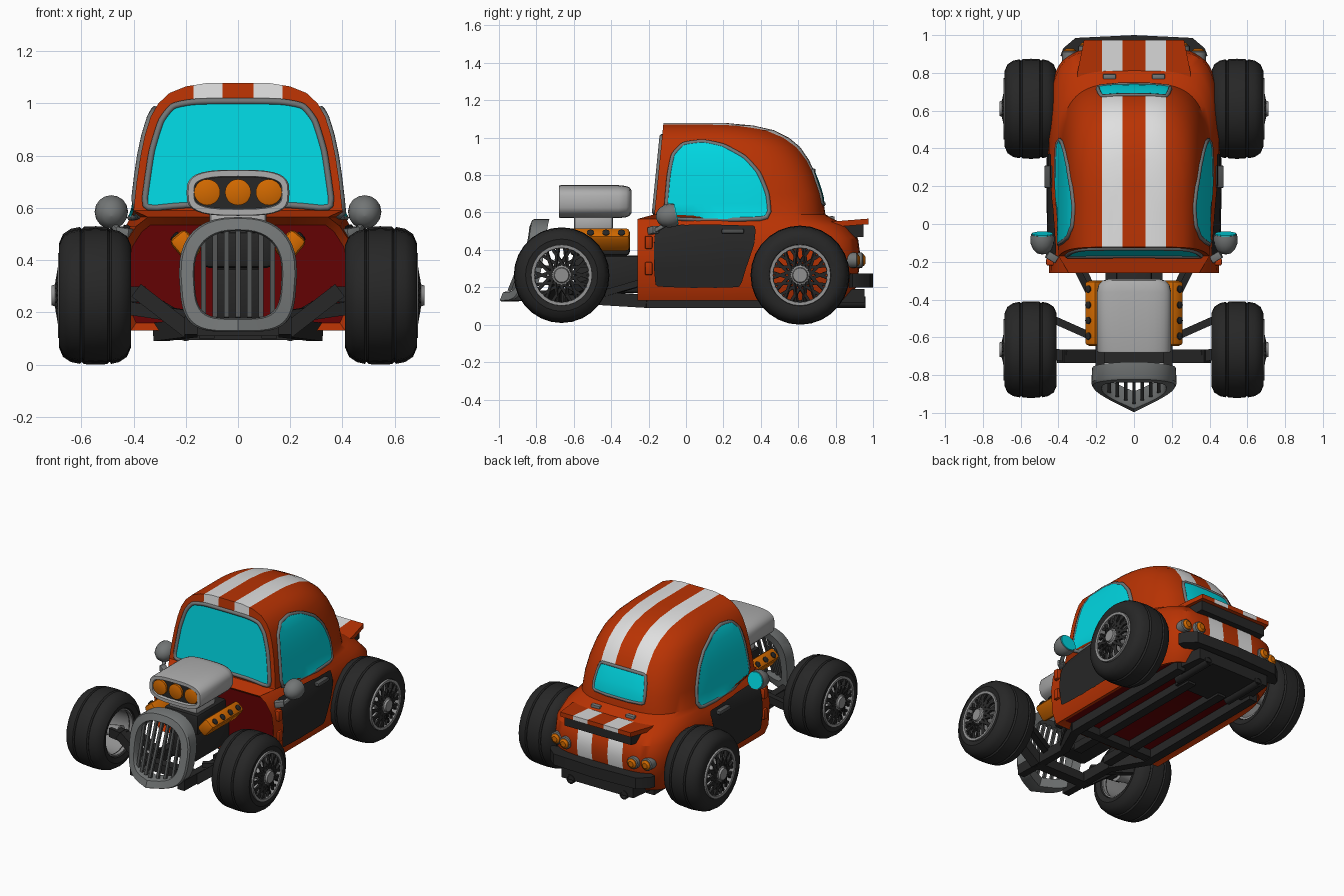
import bpy, bmesh, math
from mathutils import Vector, Matrix
from mathutils.bvhtree import BVHTree

if "Cube" in bpy.data.objects:
    bpy.data.objects.remove(bpy.data.objects["Cube"])

def mat(name, *c):
    m = bpy.data.materials.new(name)
    m.diffuse_color = (*c, 1)
    m.use_nodes = True
    m.node_tree.nodes["Principled BSDF"].inputs["Base Color"].default_value = m.diffuse_color
    return m

RED = mat("orange red paint", .49, .033, .001)
WHITE = mat("white stripe", .74, .74, .74)
GLASS = mat("cyan glass", .0, .68, .76)
BLACK = mat("black", .02, .02, .02)
MAROON = mat("dark red", .125, .0005, .001)
GREY = mat("grey metal", .17, .18, .18)
SILVER = mat("light grey metal", .42, .42, .42)
RIM = mat("wheel grey", .28, .28, .28)
DARK = mat("dark grey metal", .075, .078, .078)
AMBER = mat("amber", .66, .145, .0)

def new(name, bm, *mats, angle=35):
    bmesh.ops.recalc_face_normals(bm, faces=bm.faces)
    me = bpy.data.meshes.new(name)
    bm.to_mesh(me)
    ob = bpy.data.objects.new(name, me)
    bpy.context.collection.objects.link(ob)
    for m in mats:
        me.materials.append(m)
    me.shade_smooth()
    me.set_sharp_from_angle(angle=math.radians(angle))
    return ob

def loft(rings, loop=False, caps=True):
    bm = bmesh.new()
    vs = [[bm.verts.new(p) for p in r] for r in rings]
    n = len(vs[0])
    for a, b in zip(vs, vs[1:] + vs[:1] if loop else vs[1:]):
        for i in range(n):
            j = (i + 1) % n
            bm.faces.new((a[i], a[j], b[j], b[i]))
    if caps and not loop:
        bm.faces.new(vs[0])
        bm.faces.new(vs[-1])
    bmesh.ops.recalc_face_normals(bm, faces=bm.faces)
    return bm

def lathe(name, prof, centre, axis, m, seg=24, loop=False):
    """Turn (distance along axis, radius) points round an axis."""
    q = Vector((0, 0, 1)).rotation_difference(Vector(axis))
    ring = lambda h, r: [Vector(centre) + q @ Vector((r * math.cos(t), r * math.sin(t), h))
                         for t in (2 * math.pi * i / seg for i in range(seg))]
    return new(name, loft([ring(h, r) for h, r in prof], loop), m)

def add_bar(bm, p, q, w, h, roll=0):
    p, q = Vector(p), Vector(q)
    rot = (q - p).to_track_quat('Y', 'Z').to_matrix().to_4x4()
    M = Matrix.Translation((p + q) / 2) @ rot @ Matrix.Rotation(roll, 4, 'Y') @ Matrix.Diagonal((w, (q - p).length, h, 1))
    bmesh.ops.create_cube(bm, size=1, matrix=M)

def bars(name, items, m, bevel=0):
    bm = bmesh.new()
    for it in items:
        add_bar(bm, *it)
    if bevel:
        bmesh.ops.bevel(bm, geom=bm.edges[:], offset=bevel, segments=2, affect='EDGES', profile=.5)
    return new(name, bm, m)

def sup(w, h, n, t):
    c, s = math.cos(t), math.sin(t)
    return math.copysign(abs(c) ** (2 / n) * w, c), math.copysign(abs(s) ** (2 / n) * h, s)

def round_off(pts, r=.2):
    for k in (r, .25):
        pts = [tuple(a[i] * (1 - f) + b[i] * f for i in (0, 1))
               for a, b in zip(pts, pts[1:] + pts[:1]) for f in (k, 1 - k)]
    return pts

def mirrored(pts):
    return pts + [(-x, z) for x, z in reversed(pts)]

def stripes(bm, rule):
    for x in (-.17, -.06, .06, .17):
        bmesh.ops.bisect_plane(bm, geom=bm.verts[:] + bm.edges[:] + bm.faces[:], plane_co=(x, 0, 0), plane_no=(1, 0, 0))
    bm.normal_update()
    for f in bm.faces:
        c = f.calc_center_median()
        if .06 < abs(c.x) < .17 and f.material_index == 0 and rule(c, f.normal):
            f.material_index = 1

# Body shell: plan rings with a flat front and a rounded tail
def body_ring(z, w, yf, yr, n, wf=None):
    yc = yf + .4 * (yr - yf)
    arc = [sup(w, yr - yc, n, math.pi * i / 28) for i in range(29)]
    wf = wf or w
    return [(wf, yf, z)] + [(x, yc + y, z) for x, y in arc] + [(-wf, yf, z)]

low = [(.13, .41, .86, 5, .41), (.2, .44, .91, 5, .44), (.35, .455, .935, 5, .45), (.46, .45, .92, 5, .435),
       (.53, .43, .86, 4.6, .39), (.565, .41, .79, 4, .345)]
cab = [(.59, .4, .745, 3.6), (.7, .388, .73, 3.5), (.8, .373, .695, 3.4), (.88, .356, .658, 3.2), (.95, .334, .61, 3),
       (1.0, .305, .55, 2.8), (1.04, .262, .47, 2.7), (1.065, .2, .36, 2.6), (1.078, .12, .22, 2.6)]
bm = loft([body_ring(z, w, -.26, yr, n, wf) for z, w, yr, n, wf in low] +
          [body_ring(z, w, -.17 + (z - .585) * .1, yr, n) for z, w, yr, n in cab])
for pick, t, d in ((lambda f: f.normal.y < -.8 and f.calc_center_median().y < -.24, .03, -.04),
                   (lambda f: f.normal.z < -.95, .04, -.02)):
    fs = [f for f in bm.faces if pick(f)]
    bmesh.ops.inset_region(bm, faces=fs, thickness=t, depth=d, use_even_offset=True)
    for f in fs:
        f.material_index = 2
stripes(bm, lambda c, n: n.z > -.8 and ((c.z > .66 and n.y > -.6) or c.z > 1.01 or (c.y > .5 and c.z < .5)))
body = new("body", bm, RED, WHITE, MAROON)
bvh = BVHTree.FromPolygons([v.co for v in body.data.vertices], [p.vertices for p in body.data.polygons])

def on_body(axis, s, u, v, off):
    o, d = ((s * 2, u, v), (-s, 0, 0)) if axis == 'x' else ((u, s * 2, v), (0, -s, 0))
    hit = bvh.ray_cast(Vector(o), Vector(d))
    return hit[0] + hit[1] * off if hit[0] else Vector(o) * .2

def plate(name, pts, axis, s, m, off=.004, frame=0):
    """Thin panel laid on the body, with an optional tube frame."""
    bm = bmesh.new()
    bm.faces.new([bm.verts.new((u, v, 0)) for u, v in pts])
    for i in range(-20, 27):
        for no in ((1, 0, 0), (0, 1, 0)):
            bmesh.ops.bisect_plane(bm, geom=bm.verts[:] + bm.edges[:] + bm.faces[:], plane_co=Vector(no) * i * .043, plane_no=no)
    for v in bm.verts:
        v.co = on_body(axis, s, v.co.x, v.co.y, off)
    bmesh.ops.triangulate(bm, faces=bm.faces[:])
    new(name, bm, m)
    if frame:
        cu = bpy.data.curves.new(name + "_frame", 'CURVE')
        cu.dimensions, cu.bevel_depth, cu.bevel_resolution = '3D', frame, 1
        sp = cu.splines.new('POLY')
        sp.points.add(len(pts) - 1)
        for p, (u, v) in zip(sp.points, pts):
            p.co = (*on_body(axis, s, u, v, .001), 1)
        sp.use_cyclic_u = True
        cu.materials.append(GREY)
        bpy.context.collection.objects.link(bpy.data.objects.new(name + "_frame", cu))

# Windows, doors, rear panel
screen = [(.2, .612), (.362, .595), (.345, .72), (.33, .82), (.295, .935), (.25, .992), (.16, 1.008)]
plate("windscreen", round_off(mirrored(screen), .15), 'y', -1, GLASS, frame=.013)
plate("rear_window", round_off(mirrored([(.198, .645), (.175, .825)]), .08), 'y', 1, GLASS, frame=.011)
side = round_off([(-.112, .562), (.448, .562), (.435, .7), (.39, .81), (.315, .895), (.2, .957), (.09, .98), (-.015, .966), (-.07, .91), (-.092, .8)], .12)
door = round_off([(-.17, .2), (.29, .2), (.32, .3), (.365, .43), (.375, .53), (-.17, .53)], .06)
for s, tag in ((1, "left"), (-1, "right")):
    plate("side_window_" + tag, side, 'x', s, GLASS, off=.009, frame=.013)
    plate("door_" + tag, door, 'x', s, BLACK, off=.009)
    bars("door_handle_" + tag, [((s * .45, .19, .5), (s * .45, .31, .5), .05, .026)], DARK, .008)
    bars("door_hinges_" + tag, [((s * .44, -.2, z - .035), (s * .44, -.2, z + .035), .05, .04) for z in (.3, .44)], RED, .008)
    # Door mirrors
    c = (s * .485, -.055, .59)
    lathe("mirror_" + tag, [(0, .06), (.02, .064), (.05, .062), (.08, .05), (.1, .03), (.108, .002)], c, (0, -1, -.2), GREY, 16)
    lathe("mirror_glass_" + tag, [(0, .056), (.005, .055)], c, (0, 1, .2), GLASS, 16)
    bars("mirror_stalk_" + tag, [((s * .48, -.1, .54), (s * .45, -.17, .5), .022, .022), ((s * .46, -.16, .51), (s * .41, -.19, .5), .04, .04)], GREY, .005)
    # Tail lights, exhausts, lid hinges
    for i, x in enumerate((.255, .34)):
        y = on_body('y', 1, s * x, .345, 0).y
        lathe(f"tail_light_rim_{tag}_{i}", [(-.04, .041), (.015, .041), (.02, .034)], (s * x, y, .345), (0, 1, 0), GREY, 16)
        lathe(f"tail_light_{tag}_{i}", [(0, .034), (.024, .032), (.034, .018)], (s * x, y, .345), (0, 1, 0), AMBER, 16)
    lathe("exhaust_" + tag, [(0, .03), (.3, .03), (.3, .022), (.26, .02)], (s * .2, .66, .12), (0, 1, 0), BLACK, 12)
    bars("lid_hinge_" + tag, [((s * .095, .78, .565), (s * .165, .78, .565), .03, .03)], GREY, .008)

# Ducktail spoiler, black panel under it, bumper and diffuser
def slab(pts, z0, z1, shear=0):
    return loft([[(x, y, z + (y - .76) * shear) for x, y in pts] for z in (z0, z1)])
bm = slab(mirrored([(.30, .75), (.30, .80), (.265, .975)]), .52, .55, .08)
stripes(bm, lambda c, n: n.z > -.5)
new("spoiler", bm, RED, WHITE)
new("spoiler_underside", slab(mirrored([(.275, .78), (.25, .95)]), .455, .52, .08), BLACK)
new("rear_bumper", slab(mirrored([(.3, .86), (.39, .89), (.375, .93), (.31, .985), (0.001, 1.0)]), .2, .275), BLACK)
new("diffuser", slab(mirrored([(.3, .72), (.27, .955)]), .115, .19), BLACK)

# Wheels: tyre, rim, laced spokes, hub
tyre = [(.45, .15), (.42, .165), (.41, .2), (.425, .235), (.455, .255), (.485, .262), (.492, .254), (.5, .263), (.545, .265),
        (.59, .263), (.598, .254), (.605, .262), (.64, .255), (.67, .235), (.685, .2), (.678, .165), (.66, .15)]
for s, side_tag in ((1, "left"), (-1, "right")):
    for y, k, end in ((-.665, .965, "front"), (.61, 1, "rear")):
        tag, c = f"_{end}_{side_tag}", (0, y, .265)
        ax = (s, 0, 0)
        lathe("tyre" + tag, [(x, r * k) for x, r in tyre], c, ax, BLACK, 28, True)
        lathe("rim" + tag, [(.43, .163), (.43, .145), (.66, .143), (.688, .146), (.69, .163), (.66, .165)], c, ax, RIM, 28, True)
        lathe("hub" + tag, [(.42, .05), (.5, .035), (.65, .035), (.655, .056), (.695, .054), (.7, .042), (.713, .038)], c, ax, RIM, 16)
        P = lambda r, a, x: (s * x, y + r * math.cos(a), .265 + r * math.sin(a))
        bars("spokes" + tag, [(P(.05, i * math.pi / 7, .69), P(.148, i * math.pi / 7 + g, .672), .016, .016)
                              for i in range(14) for g in (-.55, .55)], BLACK)

# Chassis, suspension, axle
items = [((-.46, .61, .265), (.46, .61, .265), .07, .07), ((-.29, -.18, .12), (.29, -.18, .12), .06, .05),
         ((-.19, -.7, .14), (.19, -.7, .14), .07, .06), ((0, .6, .16), (0, .85, .16), .34, .09)]
for s in (1, -1):
    items += [((s * .29, .8, .12), (s * .29, -.22, .12), .06, .06), ((s * .3, -.2, .125), (s * .18, -.45, .14), .055, .07),
              ((s * .18, -.43, .14), (s * .18, -.87, .15), .05, .07), ((s * .12, -.4, .125), (s * .12, .7, .125), .06, .05),
              ((s * .19, -.7, .13), (s * .39, -.7, .285), .07, .06), ((s * .36, -.7, .27), (s * .47, -.68, .27), .06, .06),
              ((s * .17, -.62, .18), (s * .44, -.5, .22), .04, .05), ((s * .31, -.22, .23), (s * .19, -.46, .16), .035, .035)]
bars("chassis", items, BLACK)

# Engine, valve covers with bolts, blower neck
bars("engine_block", [((0, -.22, .27), (0, -.6, .27), .19, .2), ((0, -.3, .44), (0, -.62, .44), .26, .14)], BLACK, .02)
bars("blower_neck", [((0, -.39, .545), (0, -.6, .545), .22, .09)], SILVER, .02)
for s, tag in ((1, "left"), (-1, "right")):
    bars("valve_cover_" + tag, [((s * .2, -.3, .455), (s * .2, -.645, .455), .08, .11, -s * .7)], AMBER, .02)
    d = Vector((s * .76, 0, .65))
    for i in range(4):
        lathe(f"cover_bolt_{tag}_{i}", [(0, .02), (.06, .02), (.064, .012)], (s * .2, -.345 - i * .083, .455), d, BLACK, 10)

# Air scoop with three intakes
def scoop_ring(y, k):
    return [(x, y, .658 + z) for x, z in (sup(.197 * k, .088 * k, 3.2, 2 * math.pi * i / 32) for i in range(32))]
bm = loft([scoop_ring(y, k) for y, k in ((-.68, .97), (-.67, 1), (-.36, 1), (-.32, .95), (-.3, .85), (-.292, .7))])
front = [f for f in bm.faces if f.normal.y < -.95 and len(f.verts) > 4]
bmesh.ops.inset_region(bm, faces=front, thickness=.022, depth=0)
bmesh.ops.inset_region(bm, faces=front, thickness=.003, depth=-.02)
for f in front:
    f.material_index = 1
new("air_scoop", bm, SILVER, BLACK)
for i in (-1, 0, 1):
    lathe(f"intake_{i + 1}", [(0, .05), (.015, .05), (.018, .044)], (i * .118, -.66, .66), (0, -1, 0), AMBER, 20)

# Radiator grille: sloping V-shaped surround and bars
def nose(x, z, back=0):
    t = (.565 - z) / .44
    return (x, -.82 - .178 * t * (1 - abs(x) / .22 * .6) + back, z)
def grille_loop(w, h, back):
    pts = []
    for i in range(40):
        t = 2 * math.pi * i / 40
        x, z = sup(w, h, 2.5 if t < math.pi else 4, t)
        pts.append(nose(x * (1 + .25 * min(z, 0)), .345 + z, back))
    return pts
new("grille_surround", loft([grille_loop(.222, .22, .09), grille_loop(.226, .22, .01), grille_loop(.218, .215, 0),
                             grille_loop(.172, .172, 0), grille_loop(.167, .167, .015), grille_loop(.167, .167, .09)], True), GREY)
rods = []
for i in range(-3, 4):
    x = i * .044
    top = .345 + .17 * (1 - (abs(x) / .172) ** 2.5) ** .4
    rods.append((nose(x, .18, .03), nose(x, top, .03), .018, .018))
bars("grille_bars", rods, DARK)
